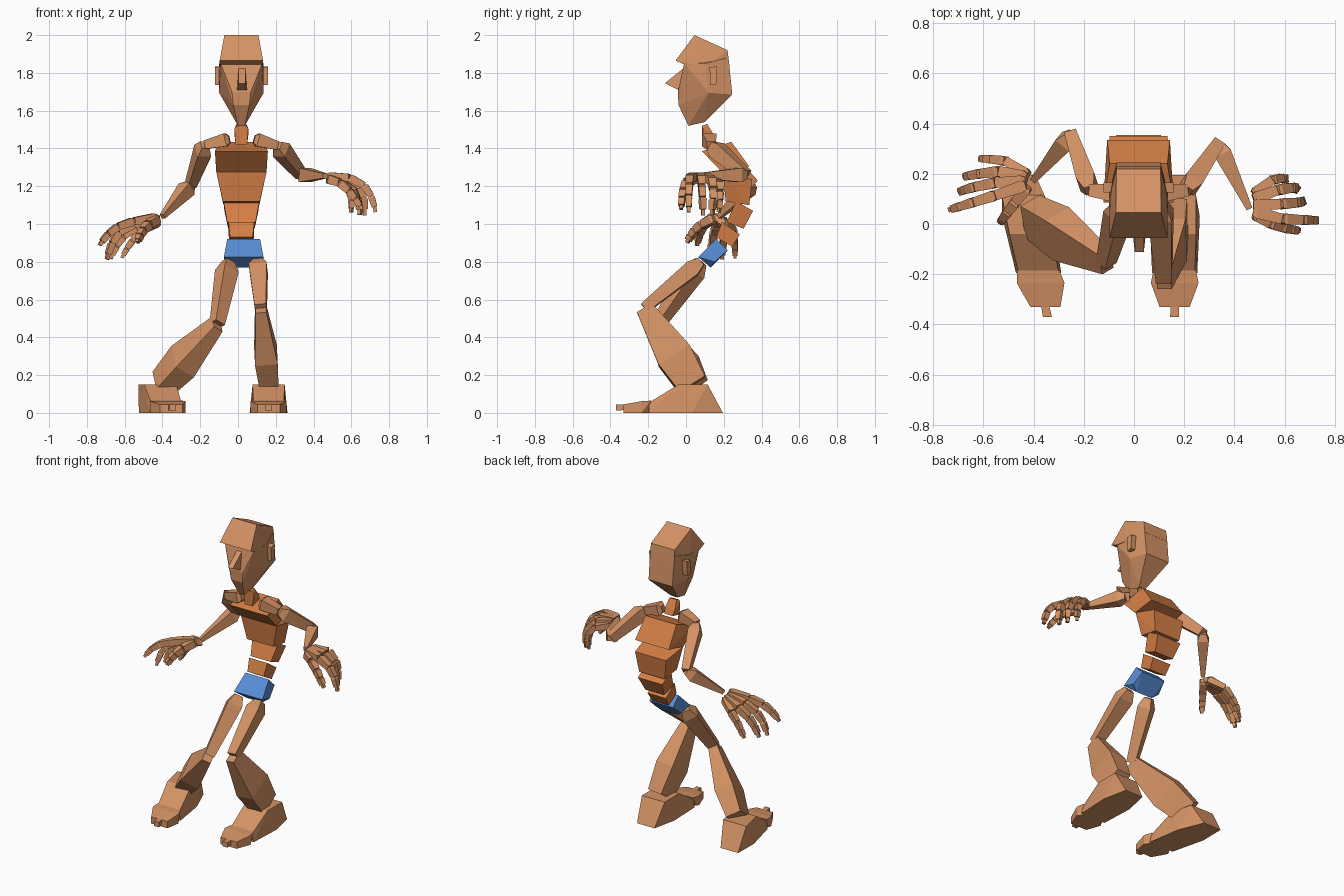
import bpy, bmesh
from mathutils import Vector as V

if "Cube" in bpy.data.objects:
    bpy.data.objects.remove(bpy.data.objects["Cube"])


def material(name, rgb):
    m = bpy.data.materials.new(name)
    m.diffuse_color = (*rgb, 1)
    m.use_nodes = True
    m.node_tree.nodes["Principled BSDF"].inputs["Base Color"].default_value = m.diffuse_color
    return m


SKIN = material("skin", (0.66, 0.29, 0.13))
TORSO = material("torso_orange", (0.66, 0.21, 0.06))
BLUE = material("hip_blue", (0.1, 0.27, 0.68))
CX = 0.018  # centre line of the body


def build(name, hulls, mat=SKIN):
    """One object made of several flat-faced convex blocks."""
    total = bmesh.new()
    for pts in hulls:
        bm = bmesh.new()
        for p in pts:
            bm.verts.new(p)
        res = bmesh.ops.convex_hull(bm, input=bm.verts[:])
        loose = [v for v in bm.verts if not v.link_faces]
        bmesh.ops.delete(bm, geom=loose, context='VERTS')
        bmesh.ops.dissolve_limit(bm, angle_limit=0.03, verts=bm.verts[:], edges=bm.edges[:])
        bmesh.ops.recalc_face_normals(bm, faces=bm.faces[:])
        tmp = bpy.data.meshes.new("tmp")
        bm.to_mesh(tmp)
        bm.free()
        total.from_mesh(tmp)
        bpy.data.meshes.remove(tmp)
    me = bpy.data.meshes.new(name)
    total.to_mesh(me)
    total.free()
    me.materials.append(mat)
    ob = bpy.data.objects.new(name, me)
    bpy.context.collection.objects.link(ob)
    return ob


def profile(pts, cx=CX):
    """Side profile (y, z, half width) mirrored about cx."""
    return [(cx + s * w, y, z) for y, z, w in pts for s in (-1, 1)]


TAPER = ((0, 0.55), (0.15, 1), (1, 0.65))


def limb(p0, p1, w, d, hint=(0, 0, 1), stations=TAPER):
    """Four-sided tapered block from p0 to p1; w runs along the hint direction."""
    p0, p1, h = V(p0), V(p1), V(hint)
    ax = (p1 - p0).normalized()
    u = (h - ax * h.dot(ax)).normalized()
    v = ax.cross(u)
    return [p0.lerp(p1, t) + u * (a * w * k / 2) + v * (b * d * k / 2)
            for t, k in stations for a in (-1, 1) for b in (-1, 1)]


# Head: face, cap with brim, nose and ears
build("face", [profile([(-.01, 1.85, .11), (-.043, 1.70, .05), (-.04, 1.63, .042),
                        (.013, 1.52, .018), (.10, 1.54, .025), (.12, 1.695, .118),
                        (.10, 1.85, .118), (.245, 1.685, .088), (.225, 1.88, .09)])])
build("cap", [profile([(-.055, 1.865, .115), (-.01, 1.845, .115), (.045, 2.0, .09),
                       (.22, 1.92, .088), (.23, 1.84, .088), (.10, 1.83, .117)])])
build("nose", [profile([(0, 1.835, .018), (-.112, 1.745, .018), (-.04, 1.71, .026),
                        (0, 1.72, .026)], .021)])
for side, s in (("right", -1), ("left", 1)):
    build(side + "_ear", [[(CX + s * x, y, z) for x in (.105, .14)
                           for y, z in ((.128, 1.735), (.125, 1.83), (.165, 1.835), (.16, 1.74))]])

# Neck and stacked torso blocks: (y, z, half width)
build("neck", [profile([(.085, 1.42, .03), (.16, 1.44, .03), (.09, 1.505, .037),
                        (.145, 1.475, .037), (.085, 1.52, .026), (.112, 1.53, .026)])], TORSO)
torso = {
    "upper_chest": [(.085, 1.385, .14), (.24, 1.435, .115), (.19, 1.275, .133), (.335, 1.305, .125)],
    "lower_chest": [(.195, 1.275, .133), (.35, 1.235, .115), (.21, 1.12, .098), (.335, 1.10, .095)],
    "abdomen": [(.265, 1.12, .095), (.355, 1.07, .09), (.215, 1.01, .075), (.305, .975, .07)],
    "waist": [(.19, 1.01, .068), (.285, .945, .068), (.16, .93, .06), (.245, .88, .06)],
}
for name, pts in torso.items():
    build(name, [profile(pts)], TORSO)

# Pelvis
build("pelvis", [profile([(.16, .92, .087), (.22, .86, .087), (.065, .825, .105),
                          (.13, .77, .06), (.15, .80, .1)], .03)], BLUE)

# Arms: clavicle, upper arm, forearm
arms = {
    "right": [(-.045, .12, 1.45), (-.175, .135, 1.42), (-.25, .355, 1.21), (-.40, .175, 1.04)],
    "left": [(.085, .12, 1.45), (.21, .135, 1.415), (.335, .32, 1.26), (.46, .06, 1.255)],
}
for side, (neck, shoulder, elbow, wrist) in arms.items():
    build(side + "_clavicle", [limb(neck, shoulder, .07, .075)])
    build(side + "_upper_arm", [limb(shoulder, elbow, .085, .075)])
    build(side + "_forearm", [limb(elbow, wrist, .075, .07, stations=((0, .55), (.15, 1), (1, .35)))])


# Hands: each finger is a palm bone, then a curved chain and a small tip
def finger(name, base, knuckle, bend, tip, width):
    base, knuckle, bend, tip = map(V, (base, knuckle, bend, tip))
    pt = lambda t: knuckle * (1 - t) ** 2 + bend * 2 * t * (1 - t) + tip * t * t
    chain = [base, pt(0), pt(.42), pt(.72), pt(.96)]
    hulls = [limb(a, b, width * (1 - .09 * i), width * (1 - .09 * i),
                  stations=((0, .7), (.15, 1), (1, .85)))
             for i, (a, b) in enumerate(zip(chain, chain[1:]))]
    hulls.append(limb(pt(.96), pt(1.06), width * .4, width * .4, stations=((0, 1), (1, 1))))
    build(name, hulls)


hands = {
    "right": {
        "thumb": [(-.425, .15, 1.03), (-.47, .09, 1.0), (-.51, .04, .97), (-.53, .01, .91)],
        "index": [(-.43, .155, 1.035), (-.55, .115, 1.015), (-.66, .08, 1.0), (-.725, .06, .90)],
        "middle": [(-.43, .17, 1.03), (-.55, .165, 1.0), (-.66, .145, .97), (-.69, .13, .83)],
        "ring": [(-.425, .185, 1.02), (-.535, .21, .985), (-.63, .20, .94), (-.67, .19, .83)],
        "little": [(-.42, .195, 1.01), (-.51, .25, .965), (-.57, .26, .91), (-.61, .26, .83)],
    },
    "left": {
        "thumb": [(.48, .04, 1.24), (.54, .005, 1.22), (.60, -.02, 1.18), (.65, -.025, 1.09)],
        "index": [(.475, .05, 1.25), (.59, .02, 1.245), (.70, .015, 1.22), (.725, .015, 1.08)],
        "middle": [(.475, .075, 1.25), (.585, .08, 1.245), (.67, .085, 1.22), (.67, .09, 1.065)],
        "ring": [(.475, .10, 1.245), (.57, .135, 1.235), (.65, .15, 1.20), (.645, .14, 1.065)],
        "little": [(.475, .12, 1.235), (.55, .175, 1.22), (.61, .19, 1.18), (.60, .175, 1.075)],
    },
}
for side, fingers in hands.items():
    for part, pts in fingers.items():
        finger(f"{side}_{part}", *pts, .042 if part == "little" else .048)

# Legs: thigh, heavy shin lying in the bend plane of the knee
legs = {
    "right": [(-.05, .08, .80), (-.11, -.15, .47), (-.405, .03, .15)],
    "left": [(.105, .08, .80), (.12, -.22, .555), (.165, .035, .15)],
}
SHIN = ((0, .5), (.62, 1.05), (1, .85))
for side, (hip, knee, ankle) in legs.items():
    hip, knee, ankle = V(hip), V(knee), V(ankle)
    hinge = (knee - hip).cross(ankle - knee)
    build(side + "_thigh", [limb(hip, knee, .095, .085, hinge)])
    build(side + "_shin", [limb(knee, ankle, .115, .185, hinge, SHIN)])

# Feet: heel block, toe block and a small nub; skew shifts the heel outward
for side, cx, skew in (("right", -.375, -.20), ("left", .162, 0)):
    blocks = {
        "foot": [(-.04, .15, .085), (.115, .15, .085), (.195, 0, .065), (.03, 0, .10),
                 (-.195, 0, .09), (-.195, .055, .08)],
        "toes": [(-.185, .065, .085), (-.175, 0, .05), (-.235, .062, .095), (-.235, 0, .095),
                 (-.33, .045, .06), (-.33, 0, .06)],
        "toe_tip": [(-.325, .045, .016), (-.325, .015, .016), (-.37, .045, .018), (-.37, .012, .018)],
    }
    for part, pts in blocks.items():
        hull = [(x + skew * (y + .22), y, z) for x, y, z in profile(pts, cx)]
        build(f"{side}_{part}", [hull])
